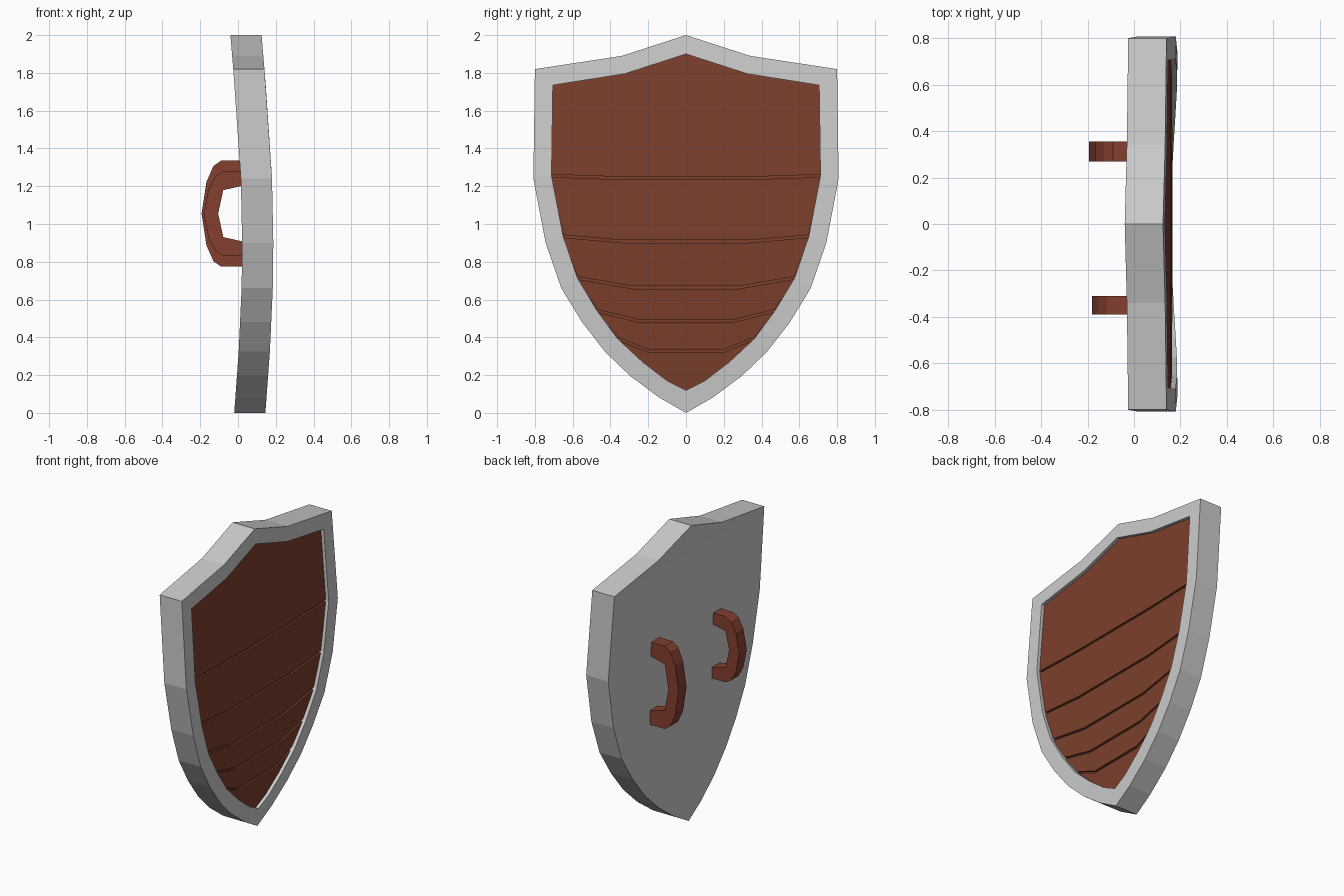
import bpy, bmesh

if "Cube" in bpy.data.objects:
    bpy.data.objects.remove(bpy.data.objects["Cube"])

# Half outlines (y, z), from top peak to bottom tip
OUTER = [(0, 2), (0.34, 1.89), (0.80, 1.82), (0.808, 1.24), (0.743, 0.90), (0.66, 0.66),
         (0.55, 0.48), (0.43, 0.325), (0.295, 0.195), (0.14, 0.08), (0, 0)]
INNER = [(0, 1.9), (0.325, 1.795), (0.705, 1.735), (0.712, 1.255), (0.65, 0.935), (0.575, 0.715),
         (0.47, 0.54), (0.362, 0.393), (0.23, 0.27), (0.10, 0.17), (0, 0.12)]
# Front bow of the shield: z, x
BOW = [(0, 0.145), (0.33, 0.169), (0.66, 0.184), (0.9, 0.187), (1.24, 0.18), (1.5, 0.165),
       (1.82, 0.14), (2, 0.125)]
THICK = 0.165


def bow(z):
    for (z0, x0), (z1, x1) in zip(BOW, BOW[1:]):
        if z <= z1:
            return x0 + (x1 - x0) * (z - z0) / (z1 - z0)
    return BOW[-1][1]


def material(name, rgb):
    m = bpy.data.materials.new(name)
    m.diffuse_color = (*rgb, 1)
    m.use_nodes = True
    m.node_tree.nodes["Principled BSDF"].inputs["Base Color"].default_value = m.diffuse_color
    return m


def finish(bm, name, mat=None):
    bmesh.ops.recalc_face_normals(bm, faces=bm.faces)
    me = bpy.data.meshes.new(name)
    bm.to_mesh(me)
    bm.free()
    if mat:
        me.materials.append(mat)
    ob = bpy.data.objects.new(name, me)
    bpy.context.collection.objects.link(ob)
    return ob


def mirror_loop(half):
    return half + [(-y, z) for y, z in half[-2:0:-1]]


def ring(bm, loop, depth):
    return [bm.verts.new((bow(z) - depth, y, z)) for y, z in loop]


def bridge(bm, a, b):
    n = len(a)
    for i in range(n):
        j = (i + 1) % n
        bm.faces.new((a[i], a[j], b[j], b[i]))


def cap(bm, r):
    # fill a mirrored ring with horizontal strips
    for i in range(len(r) // 2):
        quad = [r[i], r[i + 1], r[-i - 1], r[-i]]
        bm.faces.new(list(dict.fromkeys(quad)))


wood = material("wood", (0.20, 0.05, 0.025))
grip = material("grip", (0.23, 0.05, 0.03))

# Metal body with a raised rim and a shallow pocket
bm = bmesh.new()
outer, inner = mirror_loop(OUTER), mirror_loop(INNER)
rings = [ring(bm, outer, THICK), ring(bm, outer, 0), ring(bm, inner, 0), ring(bm, inner, 0.05)]
for a, b in zip(rings, rings[1:]):
    bridge(bm, a, b)
cap(bm, rings[0])
cap(bm, rings[-1])
finish(bm, "shield_body")

# Wooden backing seen in the plank grooves
bm = bmesh.new()
lo, hi = ring(bm, inner, 0.05), ring(bm, inner, 0.036)
bridge(bm, lo, hi)
cap(bm, lo)
cap(bm, hi)
finish(bm, "plank_backing", wood)

# Planks: seams are bent lines that start at outline corners 3..7
SEAMS = [(0.35, 1.243), (0.33, 0.907), (0.28, 0.664), (0.24, 0.485), (0.20, 0.328)]
GAP = 0.007


def seam(i, dz):
    y1, z1 = INNER[3 + i]
    y0, z0 = SEAMS[i]
    return [(y, z + dz) for y, z in ((y1, z1), (y0, z0), (-y0, z0), (-y1, z1))]


def plank(i):
    if i == 0:
        top = [(-y, z) for y, z in INNER[2:0:-1]] + INNER[:3]
    else:
        top = seam(i - 1, -GAP)[::-1]
    if i == len(SEAMS):
        low = INNER[8:] + [(-y, z) for y, z in INNER[9:7:-1]]
    else:
        low = seam(i, GAP)
    bm = bmesh.new()
    loop = top + low
    front, back = ring(bm, loop, 0.022), ring(bm, loop, 0.045)
    bridge(bm, front, back)
    bm.faces.new(front)
    bm.faces.new(back)
    finish(bm, f"plank_{i + 1}", wood)


for i in range(len(SEAMS) + 1):
    plank(i)

# Rear handles: half profile (x, z offset as a fraction of half height)
GRIP_OUT = [(0.04, 1), (-0.09, 1), (-0.13, 0.9), (-0.167, 0.6), (-0.193, 0)]
GRIP_IN = [(-0.117, 0), (-0.09, 0.56), (0.04, 0.68)]


def handle(name, y0, y1, half, shift):
    upper = GRIP_OUT
    lower = [(x, -f) for x, f in GRIP_OUT[-2::-1]]
    hole = [(x, -f) for x, f in GRIP_IN[::-1]] + GRIP_IN[1:]
    bm = bmesh.new()
    loop = [(x + (shift if x < 0 else 0), 1.055 + f * half) for x, f in upper + lower + hole]
    a, b = ([bm.verts.new((x, y, z)) for x, z in loop] for y in (y0, y1))
    bridge(bm, a, b)
    bm.faces.new(a)
    bm.faces.new(b)
    finish(bm, name, grip)


handle("arm_strap", 0.27, 0.355, 0.28, 0)
handle("hand_grip", -0.39, -0.31, 0.222, 0.012)
